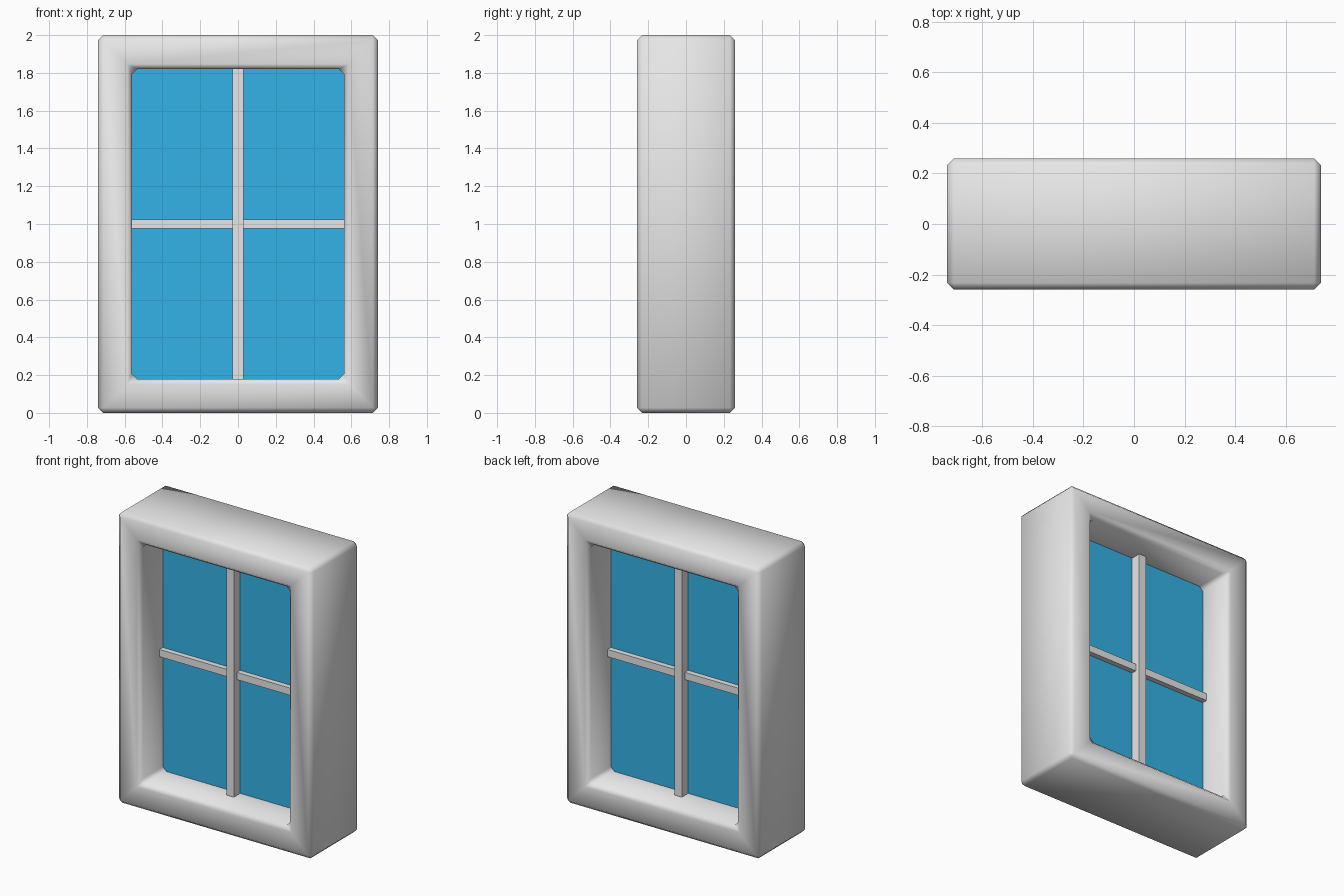
import bpy, bmesh

if "Cube" in bpy.data.objects:
    bpy.data.objects.remove(bpy.data.objects["Cube"])

def material(name, rgb):
    m = bpy.data.materials.new(name)
    m.diffuse_color = (*rgb, 1)
    m.use_nodes = True
    m.node_tree.nodes["Principled BSDF"].inputs["Base Color"].default_value = m.diffuse_color
    return m

GREY = material("light grey", (0.8, 0.8, 0.8))
BLUE = material("glass blue", (0.034, 0.456, 0.81))

W, H, D = 0.74, 2.0, 0.26       # half width, height, half depth
B = 0.18                        # frame border
IW = W - B                      # half width of the opening

def add_object(name, bm, mat):
    bmesh.ops.recalc_face_normals(bm, faces=bm.faces)
    me = bpy.data.meshes.new(name)
    bm.to_mesh(me)
    bm.free()
    me.materials.append(mat)
    ob = bpy.data.objects.new(name, me)
    bpy.context.collection.objects.link(ob)
    return ob

def box(name, x0, x1, y0, y1, z0, z1, mat):
    bm = bmesh.new()
    bmesh.ops.create_cube(bm, size=1)
    for v in bm.verts:
        v.co = ((x0 + x1) / 2 + v.co.x * (x1 - x0),
                (y0 + y1) / 2 + v.co.y * (y1 - y0),
                (z0 + z1) / 2 + v.co.z * (z1 - z0))
    return add_object(name, bm, mat)

# Frame: mitred rectangular ring with chamfered, softly shaded edges
bm = bmesh.new()
rings = []
for inset, y in ((0, -D), (B, -D), (B, D), (0, D)):
    x = W - inset
    rings.append([bm.verts.new(p) for p in (
        (-x, y, inset), (x, y, inset), (x, y, H - inset), (-x, y, H - inset))])
for r in range(4):
    a, b = rings[r], rings[(r + 1) % 4]
    for i in range(4):
        j = (i + 1) % 4
        bm.faces.new((a[i], a[j], b[j], b[i]))
for f in bm.faces:
    f.smooth = True
frame = add_object("frame", bm, GREY)
bevel = frame.modifiers.new("bevel", 'BEVEL')
bevel.width = 0.027
bevel.segments = 1
bevel.limit_method = 'ANGLE'

# Glass pane
box("glass_pane", -IW - 0.01, IW + 0.01, -0.016, 0.016, B - 0.01, H - B + 0.01, BLUE)

# Glazing bars: the upright stands proud of the two cross bars
box("vertical_bar", -0.028, 0.028, -0.085, 0.085, B, H - B, GREY)
for side, x0, x1 in (("left", -IW, -0.028), ("right", 0.028, IW)):
    box("cross_bar_" + side, x0, x1, -0.052, 0.052, 0.975, 1.025, GREY)
